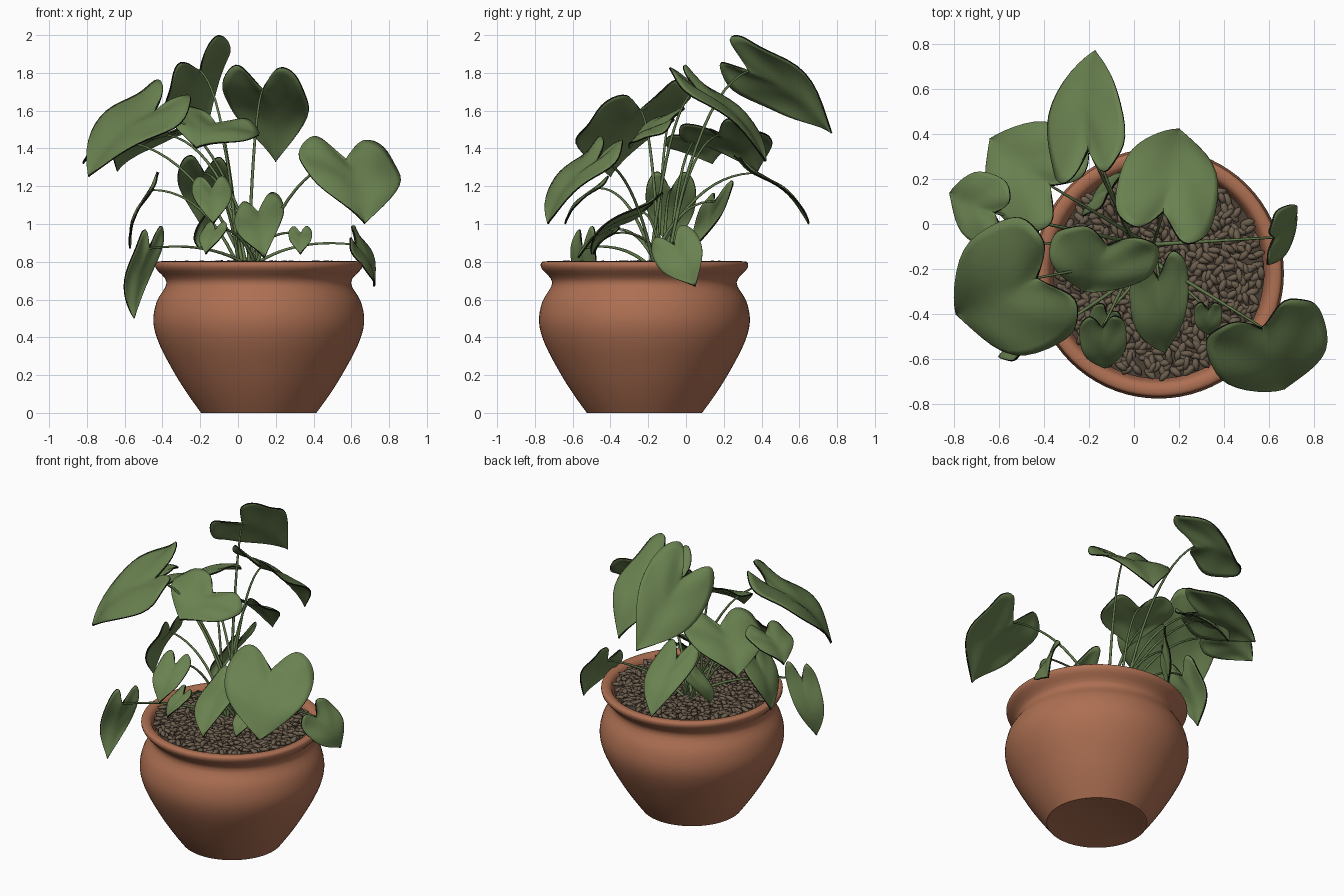
import bpy, bmesh, math, random
from mathutils import Vector, Matrix

if "Cube" in bpy.data.objects:
    bpy.data.objects.remove(bpy.data.objects["Cube"])

random.seed(4)
CX, CY = 0.11, -0.22          # pot axis
CROWN = Vector((0.05, -0.14, 0.77))


def material(name, r, g, b):
    m = bpy.data.materials.new(name)
    m.diffuse_color = (r, g, b, 1)
    m.use_nodes = True
    m.node_tree.nodes["Principled BSDF"].inputs["Base Color"].default_value = m.diffuse_color
    return m


TERRACOTTA = material("terracotta", 0.42, 0.16, 0.085)
LEAF = material("leaf green", 0.143, 0.22, 0.08)
STEM = material("stem green", 0.12, 0.19, 0.07)
EDGE = material("leaf edge", 0.006, 0.007, 0.004)
PEBBLE = material("pebble brown", 0.15, 0.112, 0.075)
SOIL = material("soil", 0.07, 0.052, 0.035)


def add(name, bm, *mats, angle=40):
    me = bpy.data.meshes.new(name)
    bm.to_mesh(me)
    bm.free()
    ob = bpy.data.objects.new(name, me)
    bpy.context.collection.objects.link(ob)
    for m in mats:
        me.materials.append(m)
    bpy.ops.object.select_all(action='DESELECT')
    ob.select_set(True)
    bpy.context.view_layer.objects.active = ob
    bpy.ops.object.shade_smooth_by_angle(angle=math.radians(angle))
    return ob


def smooth_path(pts, steps=4):
    """Rounded curve through a few points."""
    p = [Vector(q) for q in (pts[0], *pts, pts[-1])]
    out = []
    for a, b, c, d in zip(p, p[1:], p[2:], p[3:]):
        for k in range(steps):
            t = k / steps
            out.append(b + (c - a) * (t / 2) + (a * 2 - b * 5 + c * 4 - d) * (t * t / 2)
                       + (b * 3 - a - c * 3 + d) * (t ** 3 / 2))
    return out + [p[-1]]


def lathe(name, profile, mat, seg=72):
    bm = bmesh.new()
    vs = [bm.verts.new((CX + r, CY, z)) for r, z in profile]
    es = [bm.edges.new(p) for p in zip(vs, vs[1:])]
    bmesh.ops.spin(bm, geom=vs + es, cent=(CX, CY, 0), axis=(0, 0, 1),
                   angle=2 * math.pi, steps=seg)
    bmesh.ops.remove_doubles(bm, verts=bm.verts, dist=1e-4)
    bmesh.ops.recalc_face_normals(bm, faces=bm.faces)
    return add(name, bm, mat)


# Pot: flat foot, rounded belly, narrow neck, flared rim, hollow mouth
wall = smooth_path([(0.305, 0), (0.37, 0.09), (0.44, 0.2), (0.525, 0.36), (0.558, 0.48),
                    (0.54, 0.59), (0.488, 0.69), (0.545, 0.765), (0.54, 0.8), (0.49, 0.79),
                    (0.465, 0.7)])
lathe("pot", [(0, 0.012), (0.25, 0.012), (0.285, 0), *wall, (0, 0.68)], TERRACOTTA)

# Soil disc under the pebbles
lathe("soil", [(0, 0.774), (0.47, 0.77)], SOIL)

# Pebble mulch: flattened ovals spread in a sunflower pattern
bm = bmesh.new()
N = 620
for i in range(N):
    r = 0.46 * math.sqrt((i + 0.5) / N)
    a = i * 2.39996 + random.uniform(-0.05, 0.05)
    rot = (Matrix.Rotation(random.uniform(0, 6.28), 4, 'Z')
           @ Matrix.Rotation(random.uniform(-0.35, 0.35), 4, 'Y'))
    size = Matrix.Diagonal((random.uniform(0.03, 0.04), random.uniform(0.016, 0.02), 0.014, 1))
    pos = Matrix.Translation((CX + r * math.cos(a), CY + r * math.sin(a),
                              random.uniform(0.776, 0.793)))
    bmesh.ops.create_icosphere(bm, subdivisions=1, radius=1, matrix=pos @ rot @ size)
add("pebbles", bm, PEBBLE, angle=60)

# Half outline of a heart leaf: (sideways, along the midrib), notch to tip
HALF = smooth_path([(0, 0), (0.5, -0.31), (0.97, -0.07), (0.88, 0.5), (0, 1)], 3)
ACROSS = 4


def leaf(name, base, tip, spread=None):
    """Heart leaf from its stem joint and tip; spread runs from lobe to lobe."""
    base, tip = Vector(base), Vector(tip)
    along = tip - base
    if spread is None:        # small leaves: level, in proportion to their length
        spread = along.cross((0, 0, 1)).normalized() * along.length * 0.68
    half = Vector(spread) / 1.7
    up = half.cross(along).normalized()
    up *= 1 if up.z > 0 else -1
    bm = bmesh.new()
    n = len(HALF) - 1
    for k, side in enumerate((half, -half)):
        grid = []
        for i, (u, v) in enumerate(HALF):
            row = []
            for j in range(ACROSS + 1):
                s = j / ACROSS
                uu, vv = u * s, (i / n) * (1 - s) + v * s
                bulge = (0.11 * along.length * math.sin(math.pi * max(vv, 0))
                         + 0.08 * side.length * math.sin(math.pi * uu)
                         + 0.04 * side.length * s * math.sin(i * 1.6 + k * 2))
                row.append(bm.verts.new(base + along * vv + side * uu + up * bulge))
            grid.append(row)
        for i in range(n):
            for j in range(ACROSS):
                q = [grid[i][j], grid[i][j + 1], grid[i + 1][j + 1], grid[i + 1][j]]
                bm.faces.new(q if k == 0 else q[::-1])
    bmesh.ops.remove_doubles(bm, verts=bm.verts, dist=1e-4)
    bmesh.ops.recalc_face_normals(bm, faces=bm.faces)
    ob = add(name, bm, LEAF, EDGE, angle=80)
    sub = ob.modifiers.new("smooth", 'SUBSURF')
    sub.levels = sub.render_levels = 1
    sol = ob.modifiers.new("thickness", 'SOLIDIFY')
    sol.thickness, sol.offset, sol.material_offset_rim = 0.009, 0, 1


def stem(name, end, index):
    """Thin arching stem from the crown to a leaf joint."""
    end = Vector(end)
    a = index * 2.4
    start = CROWN + Vector((math.cos(a), math.sin(a), 0)) * 0.05
    mid = start.lerp(end, 0.4)
    mid.z = start.z + (end.z - start.z) * 0.85 + 0.06
    cu = bpy.data.curves.new(name, 'CURVE')
    cu.dimensions = '3D'
    cu.bevel_depth, cu.bevel_resolution, cu.use_fill_caps = 0.009, 1, True
    sp = cu.splines.new('POLY')
    sp.points.add(12)
    for i, p in enumerate(sp.points):
        t = i / 12
        p.co = (*(start * (1 - t) ** 2 + mid * 2 * t * (1 - t) + end * t * t), 1)
        p.radius = 1.1 - 0.5 * t
    cu.materials.append(STEM)
    bpy.context.collection.objects.link(bpy.data.objects.new(name, cu))


# Leaves: stem joint, tip and, where turned or broad, the lobe-to-lobe spread
LEAVES = {
    "left_front": ((-.43, -.24, 1.6), (-.79, -.4, 1.25), (.23, -.46, -.11)),
    "top_back": ((-.2, .33, 1.81), (-.17, .77, 1.48), (.28, .09, .22)),
    "upper_right": ((.13, .05, 1.71), (.2, .42, 1.33), (.37, -.11, -.01)),
    "left_back": ((-.37, .17, 1.47), (-.64, .38, 1.28), (-.24, -.34, -.03)),
    "centre": ((-.12, -.09, 1.53), (-.22, -.3, 1.4), (-.4, .08, .1)),
    "right_front": ((.57, -.46, 1.34), (.67, -.73, 1.0), (.43, .16, -.02)),
    "far_left": ((-.62, .05, 1.44), (-.82, .14, 1.32), (-.05, -.27, -.04)),
    "back_low": ((-.18, .35, 1.27), (-.2, .65, 1.0), (-.23, -.04, .02)),
    "front_heart": ((.11, -.24, 1.06), (.14, -.57, .82), (.22, .08, .08)),
    "side_left": ((-.45, -.08, 1.18), (-.57, -.08, .87)),
    "drooping_left": ((-.47, -.55, .87), (-.55, -.59, .5), (.13, .11, .03)),
    "drooping_right": ((.62, -.06, .89), (.72, .05, .67), (.02, .2, .1)),
    "front_left": ((-.14, -.46, 1.19), (-.13, -.64, 1.0)),
    "small_front": ((-.12, -.4, .97), (-.17, -.5, .84)),
    "small_right": ((.33, -.38, .95), (.33, -.49, .84)),
    "inner_back": ((-.1, .15, 1.12), (-.2, .04, .87), (.1, .15, .1)),
}
for i, (name, parts) in enumerate(LEAVES.items()):
    leaf(name + "_leaf", *parts)
    stem(name + "_stem", parts[0], i)
